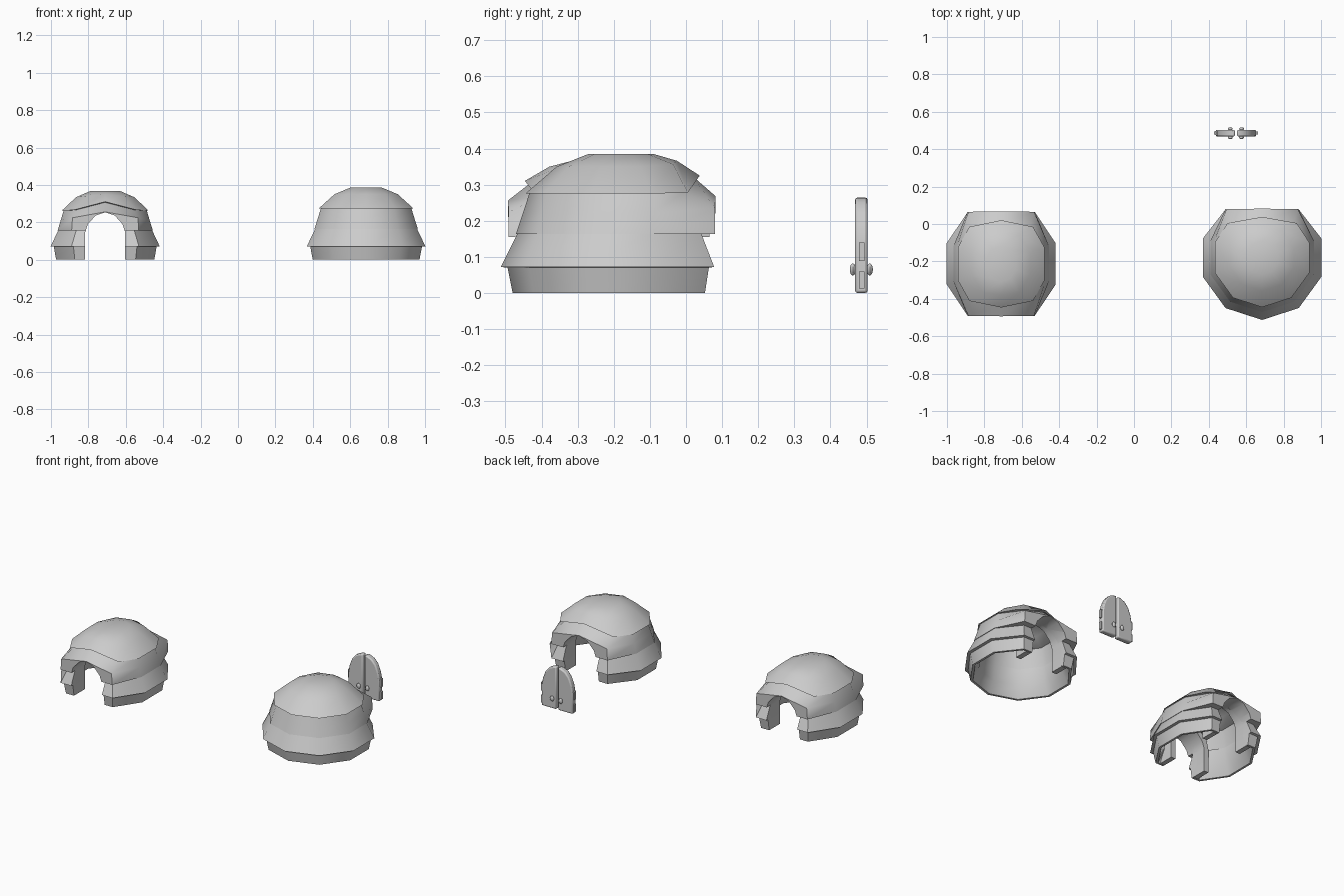
import bpy, bmesh, math
from mathutils import Vector

if "Cube" in bpy.data.objects:
    bpy.data.objects.remove(bpy.data.objects["Cube"])

N = 10
ARCH = [(-.116, -.05), (-.116, .155), (-.1, .2), (-.055, .248), (0, .265),
        (.055, .248), (.1, .2), (.116, .155), (.116, -.05)]
OUTER = [(.15, 0), (.15, .16), (.135, .22), (.075, .27), (0, .285),
         (-.075, .27), (-.135, .22), (-.15, .16), (-.15, 0)]


def make(name, bm):
    bmesh.ops.recalc_face_normals(bm, faces=bm.faces[:])
    me = bpy.data.meshes.new(name)
    bm.to_mesh(me)
    bm.free()
    ob = bpy.data.objects.new(name, me)
    bpy.context.collection.objects.link(ob)
    return ob


def smooth(ob, angle=40):
    bpy.ops.object.select_all(action='DESELECT')
    ob.select_set(True)
    bpy.context.view_layer.objects.active = ob
    bpy.ops.object.shade_smooth_by_angle(angle=math.radians(angle))


def prism(name, pts, y0, y1, fn=lambda v: v):
    """Extrude an x/z outline along y."""
    bm = bmesh.new()
    a = [bm.verts.new(fn(Vector((x, y0, z)))) for x, z in pts]
    b = [bm.verts.new(fn(Vector((x, y1, z)))) for x, z in pts]
    bm.faces.new(a)
    bm.faces.new(b[::-1])
    for i in range(len(pts)):
        j = (i + 1) % len(pts)
        bm.faces.new((a[i], b[i], b[j], a[j]))
    return make(name, bm)


def band(name, prof, mid, side, opens, fn, closed):
    """Ten-sided band from an r/z profile, reshaped at the doorway corners."""
    bm = bmesh.new()
    cols = []
    for k in range(N):
        a = math.pi / 2 + k * math.tau / N
        c, s = math.cos(a), math.sin(a)
        sg = 1 if s > 0 else -1
        col = []
        for i, (r, z) in enumerate(prof):
            p = Vector((r * c, r * s, z))
            if sg in opens:
                if k in (0, 5):
                    p = Vector((0, sg * mid[i][0], mid[i][1]))
                elif abs(s) > .5:
                    x, y, zz = side[i]
                    p = Vector((math.copysign(x, c), sg * y, zz))
            col.append(bm.verts.new(fn(p)))
        cols.append(col)
    m = len(prof)
    for k in range(N):
        a, b = cols[k], cols[(k + 1) % N]
        for i in range(m if closed else m - 1):
            j = (i + 1) % m
            bm.faces.new((a[i], b[i], b[j], a[j]))
    if not closed:
        bm.faces.new([c[0] for c in cols])
        bm.faces.new([c[-1] for c in cols])
    return make(name, bm)


def cut(ob, cutters):
    for c in cutters:
        m = ob.modifiers.new("doorway", 'BOOLEAN')
        m.operation, m.object, m.solver = 'DIFFERENCE', c, 'EXACT'
    dg = bpy.context.evaluated_depsgraph_get()
    me = bpy.data.meshes.new_from_object(ob.evaluated_get(dg))
    ob.modifiers.clear()
    ob.data = me


def dome(tag, cx, cy, sx, sy, sz, opens):
    fn = lambda p: Vector((cx + p.x * sx, cy + p.y * sy, p.z * (1 if p.z < .1 else sz)))
    # lower band with an overhanging lip above the footing
    base = [(.30, 0), (.314, .07), (.333, .072), (.285, .168), (.235, .168),
            (.25, .07), (.285, 0)]
    lower = band(tag + "_lower_band", base, [(r * .775, z) for r, z in base],
                 [(r * .588, r * .775, z) for r, z in base], opens, fn, True)
    # middle band that bulges forward over the doorway
    middle = band(tag + "_middle_band",
                  [(.291, .163), (.272, .22), (.252, .282), (.21, .282), (.24, .163)],
                  [(.26, .163), (.262, .268), (.2, .322), (.15, .285), (.19, .163)],
                  [(.195, .26, .163), (.19, .26, .235), (.165, .175, .28),
                   (.14, .15, .27), (.16, .19, .163)], opens, fn, True)
    # roof cap, solid shell with a hollow underside
    cap = band(tag + "_roof_cap",
               [(.05, .355), (.15, .32), (.215, .275), (.265, .275), (.178, .35), (.09, .385)],
               [(.04, .355), (.13, .335), (.175, .315), (.218, .325), (.155, .366), (.09, .385)],
               [(.029, .04, .355), (.1, .12, .325), (.14, .145, .278),
                (.185, .185, .278), (.105, .144, .357), (.053, .073, .385)],
               opens, fn, False)
    cutters, parts = [], [lower, middle, cap]
    for sg in opens:
        cutters.append(prism("cutter", ARCH, sg * .1, sg * .5, fn))
        # thick doorway jambs and arch
        inner = [(x, max(z, 0)) for x, z in ARCH]
        parts.append(prism(tag + "_doorway_arch", inner + OUTER, sg * .13, sg * .218, fn))
    for ob in (lower, middle):
        cut(ob, cutters)
    for c in cutters:
        bpy.data.objects.remove(c)
    for p in parts:
        smooth(p)


dome("tunnel_dome", -.71, -.213, .92, 1.07, .955, (1, -1))
dome("closed_dome", .685, -.18, 1, 1, 1, (1,))

# double door
LEAF = [(.006, 0), (.108, 0), (.108, .13), (.1, .175), (.082, .22),
        (.055, .25), (.025, .263), (.006, .265)]
for sg, side in ((-1, "left"), (1, "right")):
    fn = lambda v: Vector((.545 + sg * v.x, v.y, v.z))
    leaf = prism(side + "_door_leaf", LEAF, .468, .503, fn)
    bev = leaf.modifiers.new("bevel", 'BEVEL')
    bev.width, bev.segments = .007, 2
    smooth(leaf)
    for z0, z1 in ((.012, .06), (.088, .14)):
        prism(side + "_hinge", [(.1, z0), (.117, z0), (.117, z1), (.1, z1)], .479, .495, fn)
    # knobs on both faces
    bm = bmesh.new()
    for y in (.462, .509):
        g = bmesh.ops.create_uvsphere(bm, u_segments=12, v_segments=8, radius=.013)
        for v in g['verts']:
            v.co = Vector((.545 + sg * .03 + v.co.x, y + v.co.y * .65, .065 + v.co.z * 1.3))
    smooth(make(side + "_door_knobs", bm))
